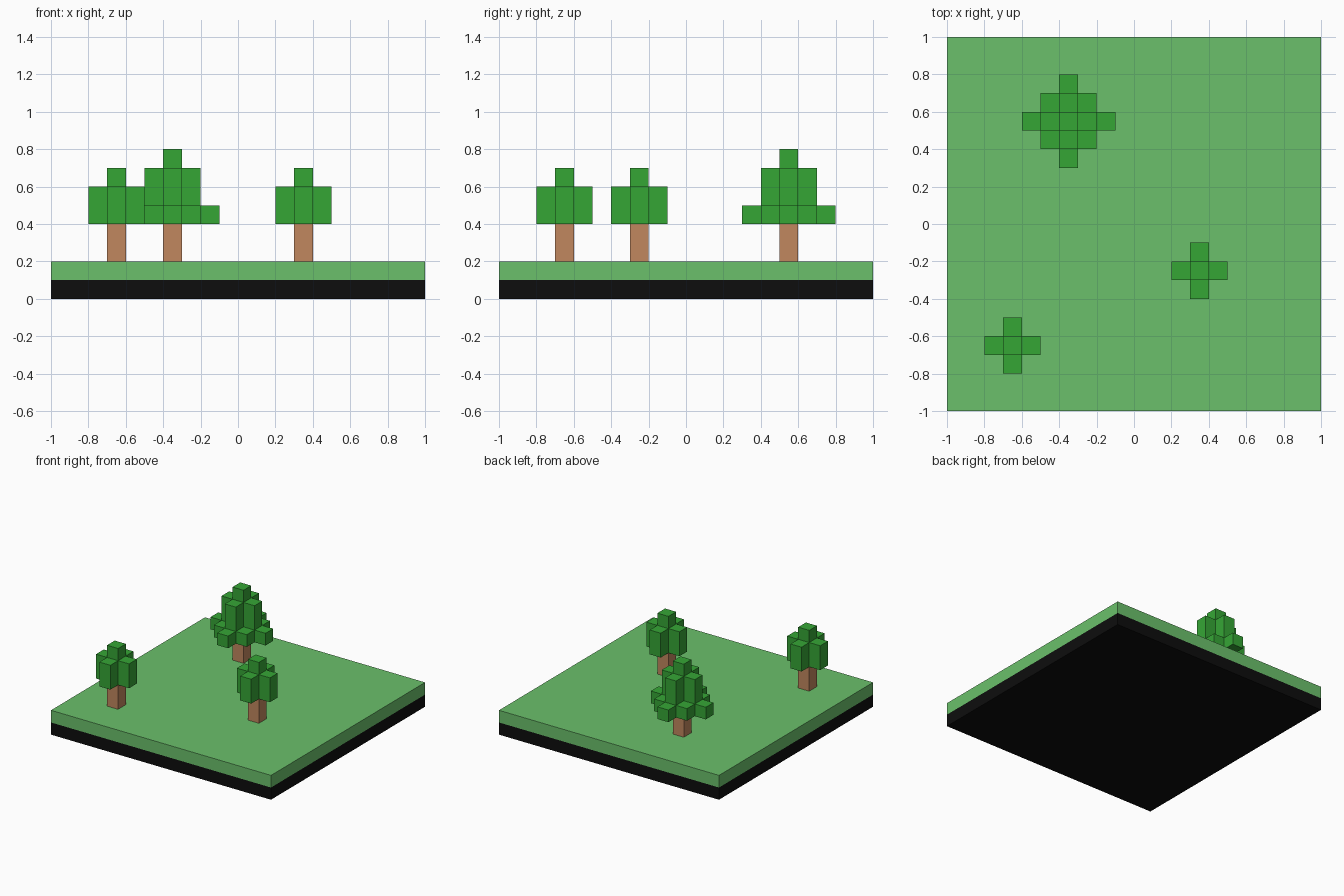
import bpy
import bmesh
from mathutils import Vector

cube = bpy.data.objects.get("Cube")
if cube:
    bpy.data.objects.remove(cube, do_unlink=True)

U = 0.1  # block size


def material(name, rgb):
    m = bpy.data.materials.new(name)
    m.use_nodes = True
    m.diffuse_color = (*rgb, 1)
    bsdf = m.node_tree.nodes["Principled BSDF"]
    bsdf.inputs["Base Color"].default_value = (*rgb, 1)
    bsdf.inputs["Roughness"].default_value = 0.9
    return m


GRASS = material("grass_green", (0.147, 0.527, 0.147))
SOIL = material("soil_black", (0.004, 0.004, 0.004))
LEAF = material("leaf_green", (0.036, 0.381, 0.036))
BARK = material("bark_brown", (0.533, 0.242, 0.114))


def finish(name, bm, mat, location):
    mesh = bpy.data.meshes.new(name)
    bm.to_mesh(mesh)
    bm.free()
    mesh.materials.append(mat)
    obj = bpy.data.objects.new(name, mesh)
    obj.location = location
    bpy.context.collection.objects.link(obj)
    return obj


def box(name, size, base, mat):
    """Box whose bottom face is centred on base."""
    bm = bmesh.new()
    bmesh.ops.create_cube(bm, size=1)
    for v in bm.verts:
        v.co = Vector(((v.co.x) * size[0], v.co.y * size[1], (v.co.z + 0.5) * size[2]))
    return finish(name, bm, mat, base)


def crown(name, heights, base):
    """Block canopy: one column per cell, with only its outer faces built."""
    bm = bmesh.new()

    def quad(*corners):
        bm.faces.new([bm.verts.new(Vector(c) * U) for c in corners])

    for (i, j), h in heights.items():
        ring = [(i - .5, j - .5), (i + .5, j - .5), (i + .5, j + .5), (i - .5, j + .5)]
        quad(*[(x, y, h) for x, y in ring])
        quad(*[(x, y, 0) for x, y in reversed(ring)])
        # walls above each lower neighbour, counter-clockwise from the front
        for k, (di, dj) in enumerate([(0, -1), (1, 0), (0, 1), (-1, 0)]):
            low = heights.get((i + di, j + dj), 0)
            if low < h:
                a, b = ring[k], ring[(k + 1) % 4]
                quad((*a, low), (*b, low), (*b, h), (*a, h))
    bmesh.ops.remove_doubles(bm, verts=bm.verts[:], dist=1e-4)
    return finish(name, bm, LEAF, base)


def tree(name, x, y, heights):
    box(name + "_trunk", (U, U, 2 * U), (x, y, 2 * U), BARK)
    crown(name + "_crown", heights, (x, y, 4 * U))


# Ground slab
box("soil_layer", (2, 2, U), (0, 0, 0), SOIL)
box("grass_layer", (2, 2, U), (0, 0, U), GRASS)

# Canopy heights in blocks, chosen by distance from the trunk
cells = [(i, j) for i in range(-2, 3) for j in range(-2, 3) if abs(i) + abs(j) <= 2]
small = {c: (3, 2)[abs(c[0]) + abs(c[1])] for c in cells if abs(c[0]) + abs(c[1]) < 2}
large = {c: (4, 3, 1)[abs(c[0]) + abs(c[1])] for c in cells}

# Trees
tree("front_small_tree", -0.65, -0.65, small)
tree("left_small_tree", 0.35, -0.25, small)
tree("back_large_tree", -0.35, 0.55, large)
